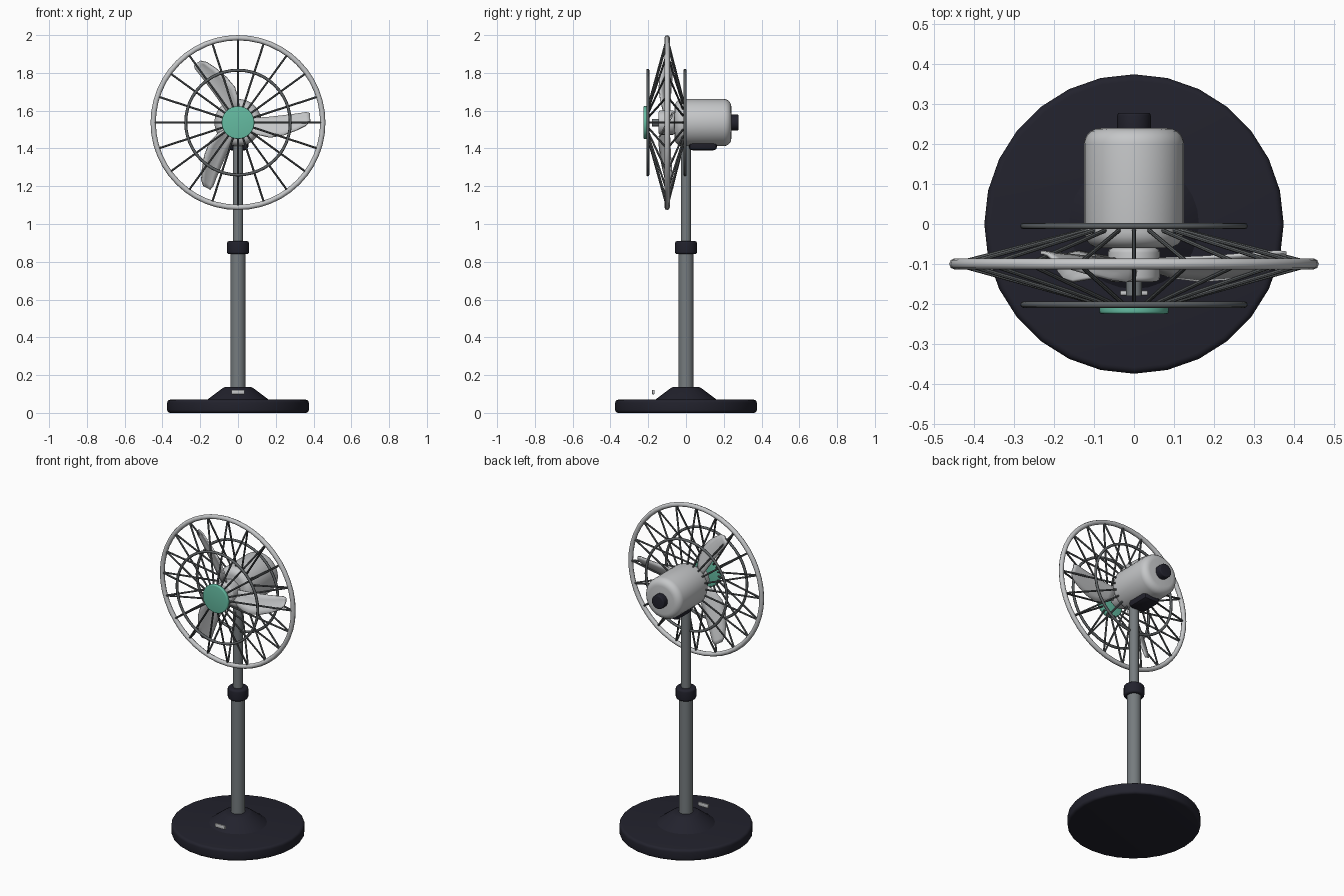
import bpy, bmesh, math
from mathutils import Vector, Matrix

cube = bpy.data.objects.get("Cube")
if cube:
    bpy.data.objects.remove(cube, do_unlink=True)

HEAD_Z = 1.537
GUARD_Y = -0.1


def material(name, rgb):
    m = bpy.data.materials.new(name)
    m.use_nodes = True
    color = (*rgb, 1)
    m.diffuse_color = color
    bsdf = m.node_tree.nodes["Principled BSDF"]
    bsdf.inputs["Base Color"].default_value = color
    bsdf.inputs["Roughness"].default_value = 0.5
    return m


DARK = material("dark navy plastic", (0.016, 0.016, 0.026))
LIGHT = material("light grey plastic", (0.56, 0.57, 0.58))
METAL = material("grey metal", (0.18, 0.20, 0.21))
WIRE = material("dark grey wire", (0.11, 0.12, 0.125))
GREEN = material("sea green", (0.13, 0.50, 0.36))


def finish(name, bm, mat):
    bmesh.ops.recalc_face_normals(bm, faces=bm.faces)
    mesh = bpy.data.meshes.new(name)
    bm.to_mesh(mesh)
    bm.free()
    mesh.materials.append(mat)
    obj = bpy.data.objects.new(name, mesh)
    bpy.context.collection.objects.link(obj)
    bpy.ops.object.select_all(action='DESELECT')
    obj.select_set(True)
    bpy.context.view_layer.objects.active = obj
    bpy.ops.object.shade_smooth_by_angle(angle=math.radians(40))
    return obj


def lathe(name, profile, mat, sides=28, head=False):
    """Revolve (radius, position) points about z, or about y through the head."""
    bm = bmesh.new()
    rings = []
    for r, h in profile:
        ring = []
        for i in range(sides):
            a = math.tau * i / sides
            u, v = r * math.cos(a), r * math.sin(a)
            ring.append(bm.verts.new((u, h, HEAD_Z + v) if head else (u, v, h)))
        rings.append(ring)
    for low, high in zip(rings, rings[1:]):
        for i in range(sides):
            j = (i + 1) % sides
            bm.faces.new((low[i], low[j], high[j], high[i]))
    bm.faces.new(rings[0])
    bm.faces.new(rings[-1])
    return finish(name, bm, mat)


def rounded(r, start, end, b, steps=4):
    """Profile of a cylinder with rounded rims."""
    arc = [math.pi / 2 * k / steps for k in range(steps + 1)]
    first = [(r - b + b * math.sin(a), start + b - b * math.cos(a)) for a in arc]
    last = [(r - b + b * math.cos(a), end - b + b * math.sin(a)) for a in arc]
    return first + last


def hoop(name, radius, thickness, y, mat):
    bpy.ops.mesh.primitive_torus_add(
        major_radius=radius, minor_radius=thickness, major_segments=48,
        minor_segments=8, location=(0, y, HEAD_Z), rotation=(math.pi / 2, 0, 0))
    obj = bpy.context.object
    obj.name = name
    obj.data.materials.append(mat)
    bpy.ops.object.shade_smooth_by_angle(angle=math.radians(60))


def block(name, size, center, bevel, mat):
    bm = bmesh.new()
    bmesh.ops.create_cube(bm, size=1)
    bmesh.ops.scale(bm, vec=size, verts=bm.verts)
    bmesh.ops.translate(bm, vec=center, verts=bm.verts)
    bmesh.ops.bevel(bm, geom=bm.edges[:], offset=bevel, segments=2,
                    affect='EDGES', profile=0.5)
    return finish(name, bm, mat)


# Stand
lathe("base", rounded(0.375, 0, 0.07, 0.016), DARK)
lathe("base_cone", [(0.168, 0.066), (0.08, 0.132), (0.07, 0.137)], DARK)
lathe("lower_pole", [(0.04, 0.12), (0.04, 0.86)], METAL, 24)
lathe("upper_pole", [(0.027, 0.85), (0.027, 1.45)], METAL, 20)
lathe("height_collar", rounded(0.058, 0.84, 0.91, 0.012), DARK, 24)
block("base_badge", (0.07, 0.013, 0.024), (0, -0.173, 0.11), 0.004, LIGHT)

# Motor head
block("tilt_joint", (0.11, 0.15, 0.09), (0, 0.09, 1.435), 0.02, DARK)
lathe("motor_housing", rounded(0.125, -0.06, 0.24, 0.04, 5), LIGHT, 32, True)
lathe("rear_knob", rounded(0.042, 0.22, 0.278, 0.006), DARK, 20, True)
lathe("motor_shaft", [(0.02, -0.18), (0.02, -0.05)], METAL, 12, True)
lathe("blade_hub", rounded(0.065, -0.145, -0.06, 0.012), LIGHT, 24, True)

# Three pitched blades, as stations of (radius, upper edge, lower edge)
STATIONS = [(0.04, 0.02, -0.03), (0.1, 0.025, -0.062), (0.17, 0.03, -0.078),
            (0.24, 0.038, -0.066), (0.31, 0.047, -0.04), (0.36, 0.055, -0.015),
            (0.382, 0.05, 0.01)]
bm = bmesh.new()
for n in range(3):
    turn = Matrix.Rotation(-math.tau * n / 3, 3, 'Y')
    rows = []
    for r, top, bottom in STATIONS:
        row = []
        for t in (0, 0.25, 0.5, 0.75, 1):
            z = top + (bottom - top) * t
            y = GUARD_Y + 0.025 * math.sin(math.pi * t) * 0.3 - z * -0.55
            row.append(bm.verts.new(turn @ Vector((r, y, z)) + Vector((0, 0, HEAD_Z))))
        rows.append(row)
    for a, b in zip(rows, rows[1:]):
        for k in range(4):
            bm.faces.new((a[k], a[k + 1], b[k + 1], b[k]))
blades = finish("fan_blades", bm, LIGHT)
solid = blades.modifiers.new("thickness", 'SOLIDIFY')
solid.thickness = 0.008
solid.offset = 0

# Safety guard
hoop("guard_outer_ring", 0.449, 0.014, GUARD_Y, LIGHT)
for side, y in (("front", -0.202), ("rear", -0.005)):
    hoop(side + "_guard_ring", 0.277, 0.008, y, WIRE)
    bm = bmesh.new()
    for i in range(20):
        a = math.tau * i / 20
        out = Vector((math.cos(a), 0, math.sin(a)))
        start = out * 0.08 + Vector((0, y, HEAD_Z))
        end = out * 0.449 + Vector((0, GUARD_Y, HEAD_Z))
        along = end - start
        place = Matrix.Translation((start + end) / 2) @ along.to_track_quat('Z', 'Y').to_matrix().to_4x4()
        bmesh.ops.create_cone(bm, cap_ends=True, segments=8, radius1=0.0055,
                              radius2=0.0055, depth=along.length, matrix=place)
    finish(side + "_guard_spokes", bm, WIRE)
lathe("guard_center_cap", rounded(0.087, -0.225, -0.204, 0.006), GREEN, 32, True)
